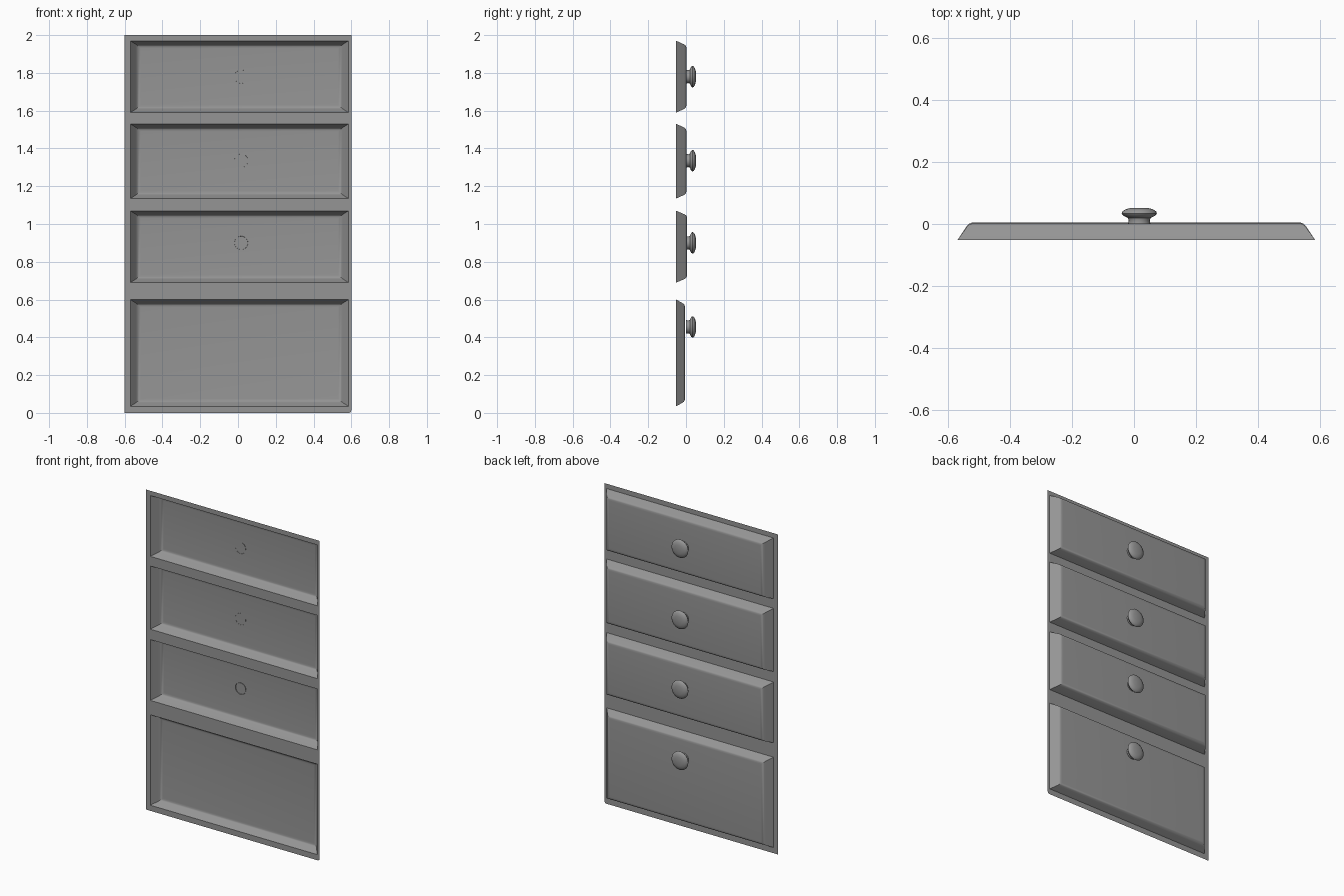
import bpy, bmesh, math

cube = bpy.data.objects.get("Cube")
if cube:
    bpy.data.objects.remove(cube)

grey = bpy.data.materials.new("plain grey")
grey.use_nodes = True
colour = (0.3, 0.3, 0.3, 1)
grey.diffuse_color = colour
grey.node_tree.nodes["Principled BSDF"].inputs["Base Color"].default_value = colour

BACK = -0.052
LEFT, RIGHT = -0.57, 0.585
KNOB_X = 0.017
# name, bottom, top, face depth, knob height
DRAWERS = [
    ("bottom", 0.035, 0.60, -0.006, 0.455),
    ("lower", 0.69, 1.07, 0.005, 0.90),
    ("upper", 1.135, 1.53, 0.002, 1.335),
    ("top", 1.59, 1.97, 0.002, 1.78),
]


def finish(name, bm, angle):
    mesh = bpy.data.meshes.new(name)
    bm.to_mesh(mesh)
    bm.free()
    mesh.materials.append(grey)
    obj = bpy.data.objects.new(name, mesh)
    bpy.context.collection.objects.link(obj)
    bpy.ops.object.select_all(action='DESELECT')
    obj.select_set(True)
    bpy.context.view_layer.objects.active = obj
    bpy.ops.object.shade_smooth_by_angle(angle=math.radians(angle))
    return obj


def bridge(bm, a, b):
    for i in range(len(a)):
        j = (i + 1) % len(a)
        bm.faces.new((a[i], a[j], b[j], b[i]))


# Flat frame: a grid of strips, left open behind every drawer
def make_frame():
    bm = bmesh.new()
    xs = [-0.6, LEFT, RIGHT, 0.6]
    zs = [0] + [z for d in DRAWERS for z in d[1:3]] + [2]
    grid = [[bm.verts.new((x, BACK, z)) for x in xs] for z in zs]
    for r in range(len(zs) - 1):
        for c in range(3):
            if not (c == 1 and r % 2 == 1):
                bm.faces.new((grid[r][c], grid[r][c + 1],
                              grid[r + 1][c + 1], grid[r + 1][c]))
    # one rounded lower corner
    bmesh.ops.bevel(bm, geom=[grid[0][3]], offset=0.013, segments=3,
                    profile=0.5, affect='VERTICES')
    finish("drawer_frame", bm, 30)


# Hollow drawer front: sloped walls, a rounded shoulder and a flat face
def make_drawer(name, bottom, top, face):
    bm = bmesh.new()
    steps = [(0, 0, BACK), (0.03, 0.019, face - 0.012),
             (0.036, 0.024, face - 0.005), (0.045, 0.031, face - 0.001),
             (0.055, 0.04, face)]
    rings = []
    for dx, dz, y in steps:
        x0, x1, z0, z1 = LEFT + dx, RIGHT - dx, bottom + dz, top - dz
        rings.append([bm.verts.new((x, y, z)) for x, z in
                      ((x0, z0), (x0, z1), (x1, z1), (x1, z0))])
    for a, b in zip(rings, rings[1:]):
        bridge(bm, a, b)
    bm.faces.new(rings[-1])
    finish(name + "_drawer_front", bm, 35)


# Round knob turned about the depth axis
def make_knob(name, z):
    bm = bmesh.new()
    profile = [(0.036, 0.001), (0.034, 0.012), (0.037, 0.02), (0.052, 0.027),
               (0.057, 0.034), (0.055, 0.04), (0.045, 0.047), (0.028, 0.052)]
    sides = 24
    rings = [[bm.verts.new((KNOB_X + r * math.sin(math.tau * i / sides), y,
                            z + r * math.cos(math.tau * i / sides)))
              for i in range(sides)] for r, y in profile]
    for a, b in zip(rings, rings[1:]):
        bridge(bm, a, b)
    bm.faces.new(rings[-1])
    bmesh.ops.recalc_face_normals(bm, faces=bm.faces)
    finish(name + "_knob", bm, 40)


make_frame()
for name, bottom, top, face, knob_z in DRAWERS:
    make_drawer(name, bottom, top, face)
    make_knob(name, knob_z)
